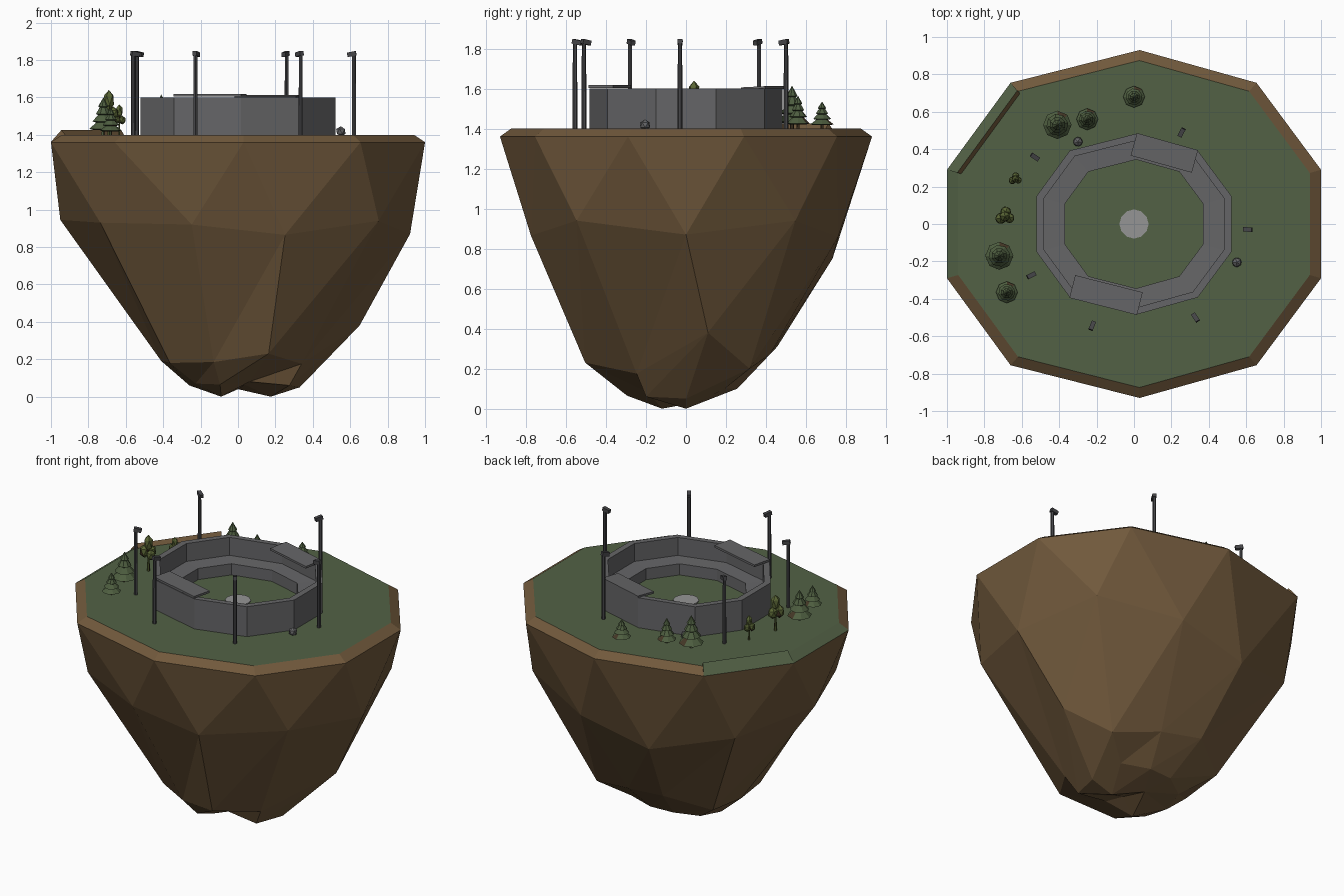
import bpy, bmesh, math, random
from mathutils import Vector, Matrix

if "Cube" in bpy.data.objects:
    bpy.data.objects.remove(bpy.data.objects["Cube"])

random.seed(4)
GROUND = 1.40

def mat(name, r, g, b):
    m = bpy.data.materials.new(name)
    m.diffuse_color = (r, g, b, 1)
    m.use_nodes = True
    m.node_tree.nodes["Principled BSDF"].inputs["Base Color"].default_value = m.diffuse_color
    return m

EARTH = mat("earth", .165, .10, .045)
GRASS = mat("grass", .085, .12, .06)
CONCRETE = mat("concrete", .13, .13, .135)
METAL = mat("dark_metal", .06, .06, .065)
CHALK = mat("pale_disc", .3, .3, .3)
PINE = mat("pine_green", .075, .11, .05)
LEAF = mat("leaf_green", .10, .13, .035)
BARK = mat("bark", .06, .04, .02)

def finish(name, bm, *mats):
    bmesh.ops.recalc_face_normals(bm, faces=bm.faces)
    me = bpy.data.meshes.new(name)
    bm.to_mesh(me)
    bm.free()
    for m in mats:
        me.materials.append(m)
    ob = bpy.data.objects.new(name, me)
    bpy.context.collection.objects.link(ob)
    return ob

# Ten-sided outline shared by the island and the stadium
half = [(1, .29), (.655, .755), (.03, .93), (-.66, .755), (-1, .29)]
OUTLINE = half + [(x, -y) for x, y in reversed(half)]

def outline(s, z):
    return [Vector((x * s, y * s, z)) for x, y in OUTLINE]

def polar(pairs):
    return [Vector((r * math.cos(math.radians(36 * k)), r * math.sin(math.radians(36 * k)), z))
            for k, (r, z) in enumerate(pairs)]

# Floating island: bevelled rim, faceted rock tapering to two lobes
bm = bmesh.new()
rings = [outline(.94, GROUND), outline(1, 1.36),
         polar([(.92, .87), (.93, .94), (.80, .86), (.77, .75), (.91, .88),
                (.95, .945), (.91, .93), (.80, .92), (.815, .865), (.93, .94)]),
         polar([(.65, .38), (.54, .20), (.44, .27), (.48, .31), (.50, .22),
                (.41, .19), (.45, .18), (.42, .185), (.53, .23), (.42, .175)]),
         polar([(.33, .05), (.33, .10), (.27, .10), (.26, .10), (.27, .08),
                (.26, .06), (.28, .07), (.31, .065), (.20, .08), (.34, .06)])]
rings[3][0].y += .11
lobe_r, lobe_l, back, notch = [bm.verts.new(p) for p in
                               [(.175, 0, 0), (-.09, -.12, 0), (0, .1, .04), (.035, -.06, .065)]]
V = [[bm.verts.new(p) for p in r] for r in rings]
bm.faces.new(V[0]).material_index = 1
for k in range(10):
    n = (k + 1) % 10
    f = bm.faces.new((V[0][k], V[0][n], V[1][n], V[1][k]))
    f.material_index = int(k in (3, 4))
    bm.faces.new((V[1][k - 1], V[1][k], V[2][k]))
    bm.faces.new((V[1][k], V[2][n], V[2][k]))
    for a, b in ((V[2], V[3]), (V[3], V[4])):
        bm.faces.new((a[k], a[n], b[k]))
        bm.faces.new((a[n], b[n], b[k]))
tips = [lobe_r, lobe_r, back, back, back, lobe_l, lobe_l, lobe_l, notch, lobe_r]
for k in range(10):
    n = (k + 1) % 10
    bm.faces.new((V[4][k], V[4][n], tips[k]))
    if tips[k] != tips[n]:
        bm.faces.new((V[4][n], tips[n], tips[k]))
bm.faces.new((lobe_r, back, notch))
bm.faces.new((back, lobe_l, notch))
finish("floating_island", bm, EARTH, GRASS)

# Raised grassy lip at the back left edge
bm = bmesh.new()
sect = [outline(1, 1.362), outline(.945, 1.425), outline(.92, 1.395)]
a, b = [[bm.verts.new(s[k]) for s in sect] for k in (3, 4)]
for i in range(3):
    j = (i + 1) % 3
    f = bm.faces.new((a[i], a[j], b[j], b[i]))
    f.material_index = int(i == 0)
bm.faces.new(a)
bm.faces.new(b)
finish("grass_lip", bm, EARTH, GRASS)

# Stadium bowl: wall and inner tier swept round the outline
bm = bmesh.new()
prof = [(.52, 1.395), (.52, 1.60), (.48, 1.60), (.48, 1.48), (.37, 1.475), (.37, 1.395)]
R = [[bm.verts.new(p) for p in outline(s, z)] for s, z in prof]
for i in range(len(R)):
    p, q = R[i], R[(i + 1) % len(R)]
    for k in range(10):
        n = (k + 1) % 10
        bm.faces.new((p[k], p[n], q[n], q[k]))
finish("stadium_bowl", bm, CONCRETE)

# Two stand roofs on opposite sides
def roof(name, i, z_out, z_in):
    p, q = outline(.523, 0)[i], outline(.523, 0)[(i + 1) % 10]
    d = (q - p).normalized()
    inward = Vector((-d.y, d.x, 0)) * .125
    top = [(p, z_out), (q, z_out), (q + inward, z_in), (p + inward, z_in)]
    bm = bmesh.new()
    f = bm.faces.new([bm.verts.new((v.x, v.y, z)) for v, z in top])
    ext = bmesh.ops.extrude_face_region(bm, geom=[f])
    for v in ext["geom"]:
        if isinstance(v, bmesh.types.BMVert):
            v.co.z -= .014
    finish(name, bm, CONCRETE)

roof("rear_roof", 1, 1.612, 1.606)
roof("front_roof", 6, 1.618, 1.618)

# Solid helpers
def cone(bm, x, y, z0, z1, r0, r1, n, turn=0):
    m = Matrix.Translation((x, y, (z0 + z1) / 2)) @ Matrix.Rotation(turn, 4, 'Z')
    bmesh.ops.create_cone(bm, cap_ends=True, segments=n, radius1=r0, radius2=r1,
                          depth=z1 - z0, matrix=m)

def paint(bm, start, idx):
    bm.faces.ensure_lookup_table()
    for f in bm.faces[start:]:
        f.material_index = idx

# Centre spot on the pitch
bm = bmesh.new()
cone(bm, 0, 0, 1.398, 1.406, .078, .078, 12)
finish("centre_spot", bm, CHALK)

# Floodlight masts with lamps pointing at the pitch
for i, (x, y) in enumerate([(-.54, .365), (.26, .50), (.62, -.03),
                            (.335, -.51), (-.228, -.555), (-.56, -.28)]):
    bm = bmesh.new()
    turn = math.atan2(-y, -x)
    cone(bm, x, y, 1.395, 1.835, .012, .011, 6, turn)
    lamp = bmesh.ops.create_cube(bm, size=1, matrix=Matrix.Translation((x, y, 1.832))
                                 @ Matrix.Rotation(turn, 4, 'Z') @ Matrix.Translation((.012, 0, 0))
                                 @ Matrix.Rotation(.2, 4, 'Y') @ Matrix.Diagonal((.048, .024, .024, 1)))
    finish("floodlight_%d" % (i + 1), bm, METAL)

# Conifers: trunk and four stacked octagonal skirts
for i, (x, y, r, h) in enumerate([(-.41, .53, .076, .215), (-.25, .56, .058, .165),
                                  (0, .68, .058, .135), (-.72, -.17, .075, .20),
                                  (-.68, -.365, .058, .145)]):
    bm = bmesh.new()
    cone(bm, x, y, GROUND - .005, GROUND + h * .4, r * .14, r * .1, 6)
    n = len(bm.faces)
    for t, s in enumerate((1, .78, .57, .37)):
        z = GROUND + h * (.16 + .2 * t)
        cone(bm, x, y, z, z + h * (.26 if t < 3 else .24), r * s, r * s * .22 * (t < 3), 8, t * .2)
        cone(bm, x, y, z - h * .03, z, r * s * .75, r * s, 8, t * .2)
    paint(bm, n, 1)
    finish("conifer_%d" % (i + 1), bm, BARK, PINE)

# Leafy trees: trunk and faceted clumps
def blob(bm, x, y, z, rx, rz):
    m = Matrix.Translation((x, y, z)) @ Matrix.Rotation(random.random() * 3, 4, 'Z') \
        @ Matrix.Diagonal((rx, rx, rz, 1))
    bmesh.ops.create_icosphere(bm, subdivisions=1, radius=1, matrix=m)

for i, (x, y, s) in enumerate([(-.69, .04, 1), (-.635, .24, .68)]):
    bm = bmesh.new()
    cone(bm, x, y, GROUND - .005, GROUND + .12 * s, .009 * s, .006 * s, 6)
    n = len(bm.faces)
    for dx, dy, z, rx, rz in [(-.022, -.01, .13, .033, .045), (.024, -.008, .115, .03, .035),
                              (.004, .025, .125, .032, .04), (0, 0, .185, .03, .055)]:
        blob(bm, x + dx * s, y + dy * s, GROUND + z * s, rx * s, rz * s)
    paint(bm, n, 1)
    finish("leafy_tree_%d" % (i + 1), bm, BARK, LEAF)

# Boulders
for i, (x, y) in enumerate([(-.30, .44), (.55, -.205)]):
    bm = bmesh.new()
    blob(bm, x, y, GROUND + .018, .028, .028)
    finish("boulder_%d" % (i + 1), bm, CONCRETE)
